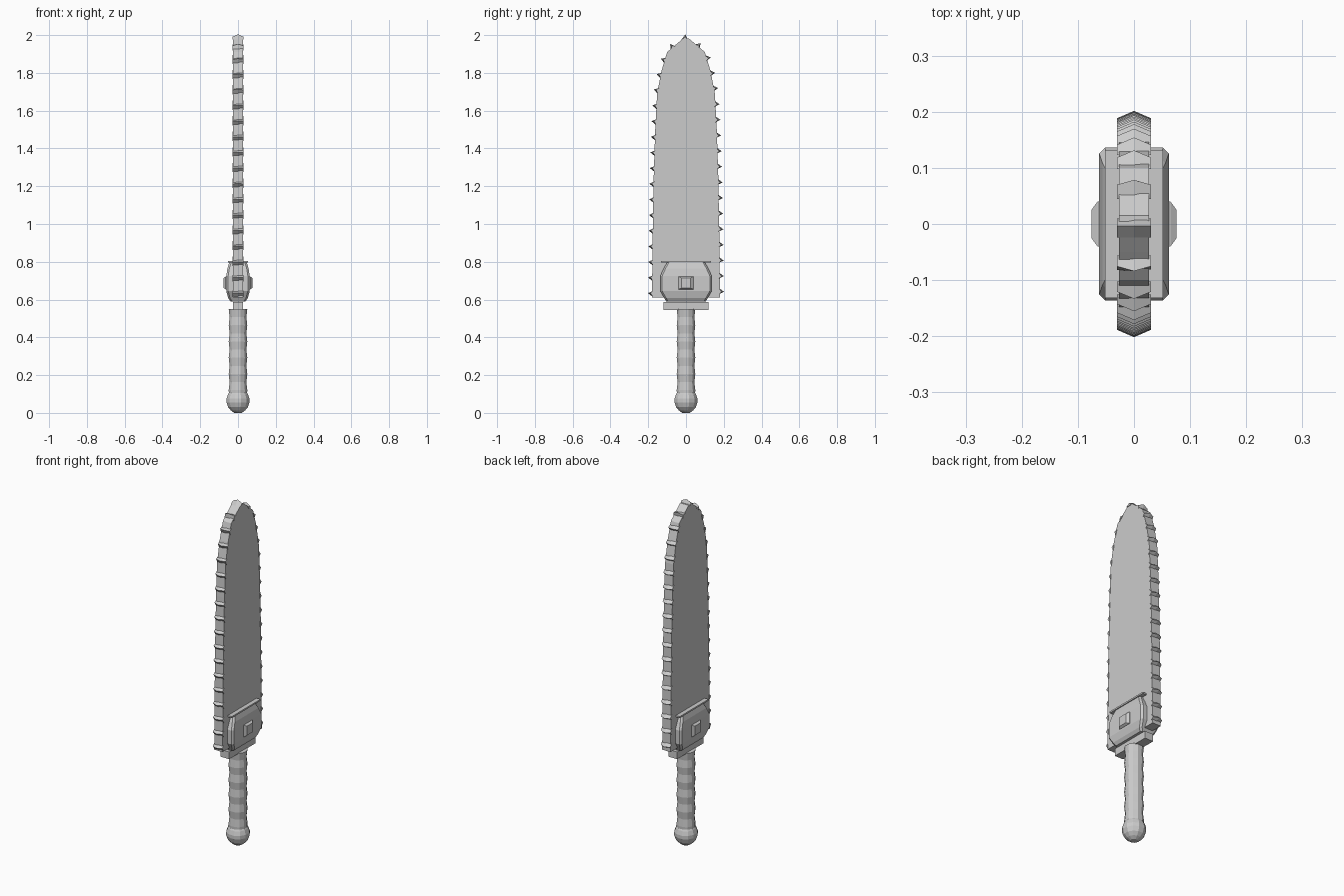
import bpy, bmesh, math
from mathutils import Vector

if "Cube" in bpy.data.objects:
    bpy.data.objects.remove(bpy.data.objects["Cube"])


def finish(bm, name):
    bmesh.ops.recalc_face_normals(bm, faces=bm.faces)
    me = bpy.data.meshes.new(name)
    bm.to_mesh(me)
    bm.free()
    ob = bpy.data.objects.new(name, me)
    bpy.context.collection.objects.link(ob)
    return ob


def loft(bm, rings):
    """Skin a list of equal-length point rings and cap both ends."""
    vs = [[bm.verts.new(p) for p in r] for r in rings]
    n = len(vs[0])
    for a, b in zip(vs, vs[1:]):
        for i in range(n):
            j = (i + 1) % n
            bm.faces.new((a[i], a[j], b[j], b[i]))
    bm.faces.new(vs[0])
    bm.faces.new(vs[-1])


def chamfered(z, hx, hy, c):
    q = [(hx, hy - c), (hx - c, hy)]
    pts = q + [(-x, y) for x, y in q[::-1]]
    pts += [(-x, -y) for x, y in pts]
    return [(x, y, z) for x, y in pts]


def rect(z, hx, hy):
    return [(hx, hy, z), (-hx, hy, z), (-hx, -hy, z), (hx, -hy, z)]


def circle(z, r, n=12):
    return [(r * math.cos(2 * math.pi * (i + .5) / n),
             r * math.sin(2 * math.pi * (i + .5) / n), z) for i in range(n)]


# Blade: flat outline in y/z, given thickness in x
half = [(-.18, .61), (-.177, .9), (-.171, 1.25), (-.163, 1.5), (-.153, 1.69),
        (-.13, 1.81), (-.1, 1.91), (-.05, 1.953), (-.015, 1.982)]
outline = half + [(-y, z) for y, z in half[::-1]]
bm = bmesh.new()
loft(bm, [[(x, y, z) for y, z in outline] for x in (-.027, .027)])
finish(bm, "blade")

# Saw teeth: pointed wedges stepped at equal distances along the outline
path = [Vector((0, y, z)) for y, z in outline]
lengths = [(b - a).length for a, b in zip(path, path[1:])]
total = sum(lengths)


def along(s):
    for a, b, l in zip(path, path[1:], lengths):
        if s <= l:
            return a + (b - a) * (s / l), (b - a).normalized()
        s -= l
    return path[-1], (path[-1] - path[-2]).normalized()


bm = bmesh.new()
count = 35
for k in range(count):
    p, t = along(.02 + (total - .055) * k / (count - 1))
    out = Vector((0, -t.z, t.y))

    def at(x, s, h):
        return bm.verts.new(p + Vector((x, 0, 0)) + t * s + out * h)

    back = [at(x, -.017, -.006) for x in (-.03, 0, .03)]
    front = [at(x, .017, -.006) for x in (-.03, 0, .03)]
    tip = [at(x, .004, h) for x, h in ((-.03, .009), (0, .022), (.03, .009))]
    for i in (0, 1):
        for a, b in ((back, tip), (tip, front), (front, back)):
            bm.faces.new((a[i], a[i + 1], b[i + 1], b[i]))
    bm.faces.new((back[0], tip[0], front[0]))
    bm.faces.new((back[2], tip[2], front[2]))
finish(bm, "saw_teeth")

# Motor housing with its top rim
bm = bmesh.new()
loft(bm, [chamfered(*s, .01) for s in
          ((.59, .04, .105), (.608, .052, .115), (.645, .062, .136),
           (.725, .062, .136), (.765, .056, .118), (.797, .046, .1))])
finish(bm, "motor_housing")
bm = bmesh.new()
loft(bm, [rect(.796, .052, .132), rect(.805, .052, .132)])
finish(bm, "housing_rim")

# Raised button on each side of the housing
for side, label in ((1, "right"), (-1, "left")):
    bm = bmesh.new()
    loft(bm, [[(side * x, y, .688 + z) for y, z in
               ((-hy, -hz), (hy, -hz), (hy, hz), (-hy, hz))]
              for x, hy, hz in ((.055, .041, .034), (.065, .04, .034), (.076, .025, .027))])
    finish(bm, label + "_button")

# Cross guard
bm = bmesh.new()
loft(bm, [rect(.546, .027, .12), rect(.588, .027, .12)])
finish(bm, "guard")

# Handle with gentle finger grooves
bm = bmesh.new()
rings = [circle(.1, .05)]
for i in range(10):
    rings.append(circle(.12 + .043 * i, .051 if i % 2 == 0 else .046))
rings.append(circle(.55, .051))
loft(bm, rings)
finish(bm, "handle")

# Pommel
bm = bmesh.new()
loft(bm, [circle(z, r) for z, r in
          ((0, .02), (.012, .038), (.03, .054), (.055, .063),
           (.075, .063), (.098, .055), (.113, .046))])
finish(bm, "pommel")
